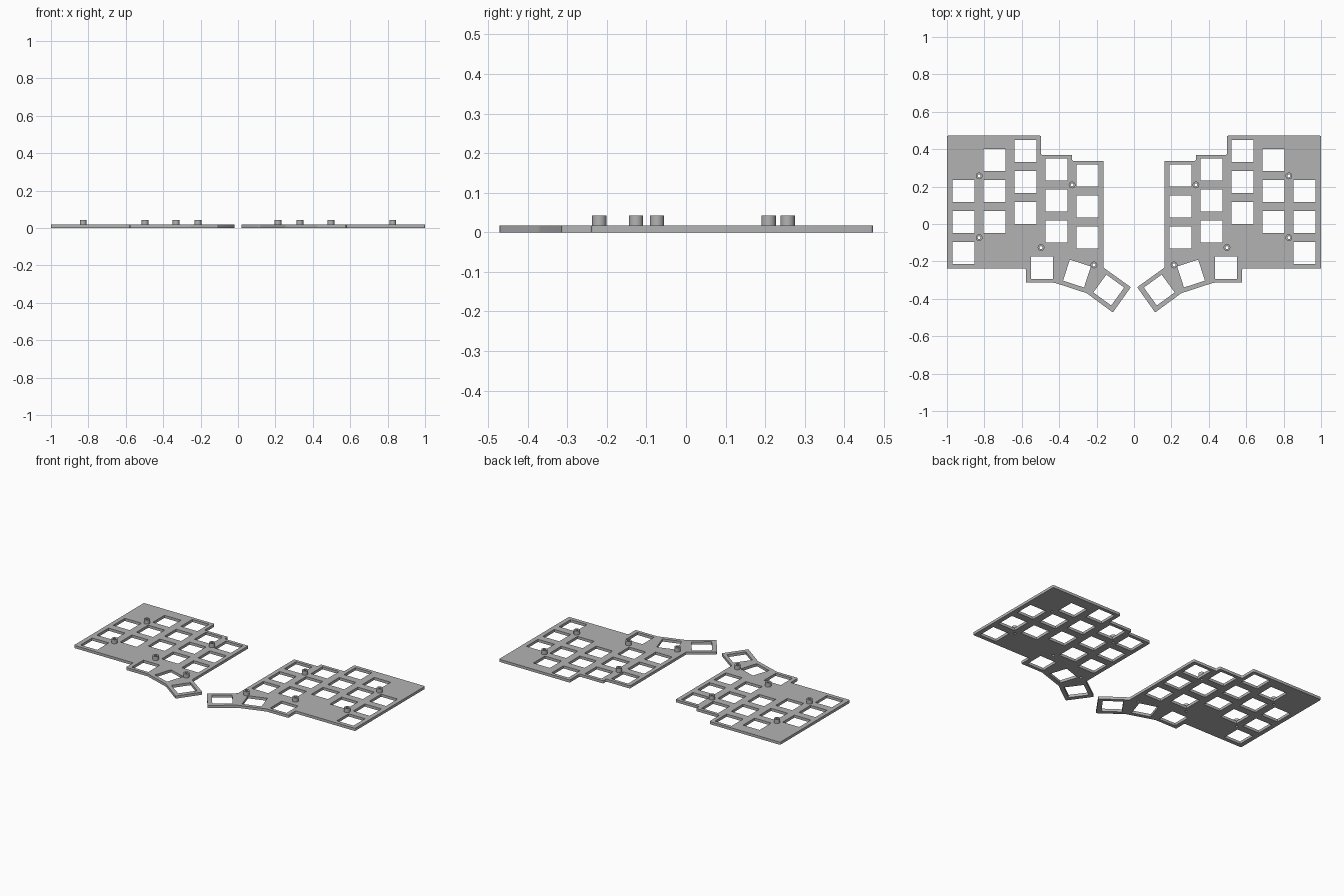
import bpy, bmesh, math
from mathutils import Vector

cube = bpy.data.objects.get("Cube")
if cube:
    bpy.data.objects.remove(cube, do_unlink=True)

grey = bpy.data.materials.new("plate grey")
grey.use_nodes = True
COLOUR = (0.45, 0.45, 0.45, 1)
grey.diffuse_color = COLOUR
grey.node_tree.nodes["Principled BSDF"].inputs["Base Color"].default_value = COLOUR

THICK, POST_TOP = 0.017, 0.043
HOLE, PITCH = 0.059, 0.1657      # half the switch opening, key spacing
POST_R, BORE_R = 0.018, 0.008


def circle(centre, r, n=24):
    return [(centre[0] + r * math.cos(2 * math.pi * i / n),
             centre[1] + r * math.sin(2 * math.pi * i / n)) for i in range(n)]


def square(centre, turn=0):
    a = math.radians(turn)
    u = Vector((math.cos(a), math.sin(a))) * HOLE
    v = Vector((-u.y, u.x))
    c = Vector(centre)
    return [c - u - v, c + u - v, c + u + v, c - u + v]


def rounded(points, r=0.007, steps=4):
    """Replace every corner with a short curve."""
    out = []
    for i, p in enumerate(points):
        p = Vector(p)
        a = p + (Vector(points[i - 1]) - p).normalized() * r
        b = p + (Vector(points[(i + 1) % len(points)]) - p).normalized() * r
        for s in range(steps + 1):
            t = s / steps
            out.append(a * (1 - t) ** 2 + p * 2 * t * (1 - t) + b * t * t)
    return out


def extrude_profile(name, loops, z0, z1, side):
    """Fill an outline with holes, give it height, and turn it into a mesh."""
    curve = bpy.data.curves.new(name, "CURVE")
    curve.dimensions = "2D"
    curve.fill_mode = "BOTH"
    curve.extrude = (z1 - z0) / 2
    for loop in loops:
        spline = curve.splines.new("POLY")
        spline.points.add(len(loop) - 1)
        for point, (x, y) in zip(spline.points, loop):
            point.co = (x * side, y, 0, 1)
        spline.use_cyclic_u = True
    obj = bpy.data.objects.new(name, curve)
    bpy.context.collection.objects.link(obj)
    bpy.ops.object.select_all(action="DESELECT")
    obj.select_set(True)
    bpy.context.view_layer.objects.active = obj
    bpy.ops.object.convert(target="MESH")
    obj = bpy.context.view_layer.objects.active
    bm = bmesh.new()
    bm.from_mesh(obj.data)
    bmesh.ops.translate(bm, verts=bm.verts, vec=(0, 0, (z0 + z1) / 2))
    bmesh.ops.remove_doubles(bm, verts=bm.verts, dist=0.0001)
    bmesh.ops.recalc_face_normals(bm, faces=bm.faces)
    bm.to_mesh(obj.data)
    bm.free()
    obj.data.materials.clear()
    obj.data.materials.append(grey)
    bpy.ops.object.shade_smooth_by_angle(angle=math.radians(30))


# Stepped plate outline with the angled thumb corner
outline = [(1, 0.472), (0.497, 0.472), (0.497, 0.37), (0.331, 0.37),
           (0.331, 0.338), (0.163, 0.338), (0.163, -0.233), (0.017, -0.338),
           (0.113, -0.473), (0.253, -0.37), (0.425, -0.314), (0.578, -0.314),
           (0.578, -0.239), (1, -0.239)]

# Switch openings: staggered columns, by the height of their top key
column_tops = [0.259, 0.291, 0.391, 0.343, 0.177]
openings = [square((0.249 + PITCH * c, top - PITCH * row))
            for c, top in enumerate(column_tops) for row in range(3)]

# Thumb openings fan out
openings += [square((0.492, -0.234)), square((0.305, -0.265), 18),
             square((0.135, -0.353), 36)]

posts = [(0.331, 0.209), (0.828, 0.257), (0.828, -0.073),
         (0.497, -0.126), (0.214, -0.219)]

for side, label in ((1, "left"), (-1, "right")):
    bores = [circle(p, BORE_R) for p in posts]
    extrude_profile(label + "_switch_plate",
                    [rounded(outline)] + openings + bores, 0, THICK, side)
    for i, p in enumerate(posts):
        extrude_profile(f"{label}_standoff_{i + 1}",
                        [circle(p, POST_R), circle(p, BORE_R)],
                        THICK, POST_TOP, side)
